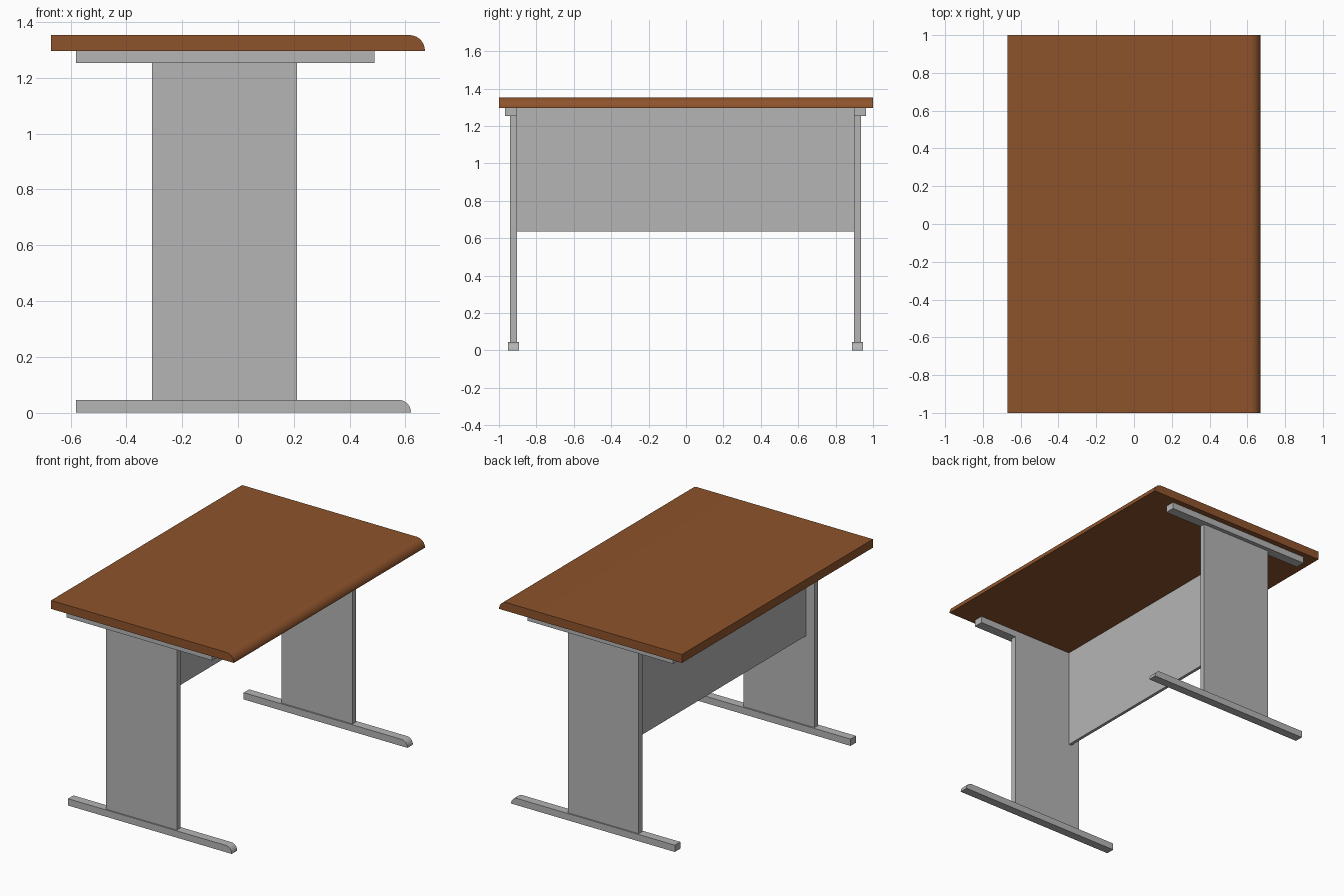
import bpy
import math

if "Cube" in bpy.data.objects:
    bpy.data.objects.remove(bpy.data.objects["Cube"])


def material(name, rgb):
    m = bpy.data.materials.new(name)
    m.diffuse_color = (*rgb, 1)
    m.use_nodes = True
    m.node_tree.nodes["Principled BSDF"].inputs["Base Color"].default_value = m.diffuse_color
    return m


brown = material("brown_wood", (0.27, 0.087, 0.025))
gray = material("gray_metal", (0.46, 0.46, 0.46))


def extrude_y(name, profile, y0, y1, mat):
    """Solid from an anticlockwise (x, z) profile, extruded along y."""
    n = len(profile)
    verts = [(x, y, z) for y in (y0, y1) for x, z in profile]
    faces = [tuple(range(n)), tuple(reversed(range(n, 2 * n)))]
    faces += [(i, i + n, (i + 1) % n + n, (i + 1) % n) for i in range(n)]
    mesh = bpy.data.meshes.new(name)
    mesh.from_pydata(verts, [], faces)
    mesh.materials.append(mat)
    mesh.update()
    ob = bpy.data.objects.new(name, mesh)
    bpy.context.collection.objects.link(ob)
    bpy.ops.object.select_all(action='DESELECT')
    ob.select_set(True)
    bpy.context.view_layer.objects.active = ob
    bpy.ops.object.shade_smooth_by_angle(angle=math.radians(30))
    return ob


def rect(x0, x1, z0, z1):
    return [(x0, z0), (x1, z0), (x1, z1), (x0, z1)]


def bullnose(x0, x1, z0, z1, r, steps=10):
    """Bar whose +x upper edge is a full-height quarter round."""
    arc = [(x1 - r + r * math.cos(i / steps * math.pi / 2),
            z0 + (z1 - z0) * math.sin(i / steps * math.pi / 2))
           for i in range(steps + 1)]
    return [(x0, z0)] + arc + [(x0, z1)]


# Table top with rounded long edge
extrude_y("table_top", bullnose(-0.67, 0.67, 1.297, 1.353, 0.055), -1, 1, brown)

# End frames: foot, upright panel and top bracket (set very slightly off centre)
SHIFT = -0.003
parts = [
    ("foot", bullnose(-0.58, 0.62, 0, 0.045, 0.042), 0.891, 0.948),
    ("upright", rect(-0.309, 0.211, 0.045, 1.253), 0.901, 0.939),
    ("top_bracket", rect(-0.58, 0.489, 1.253, 1.297), 0.901, 0.966),
]
for side, s in (("near", -1), ("far", 1)):
    for name, profile, a, b in parts:
        y0, y1 = sorted((s * a + SHIFT, s * b + SHIFT))
        extrude_y(f"{side}_{name}", profile, y0, y1, gray)

# Modesty panel between the uprights
extrude_y("modesty_panel", rect(-0.246, -0.226, 0.636, 1.297),
          -0.901 + SHIFT, 0.901 + SHIFT, gray)
